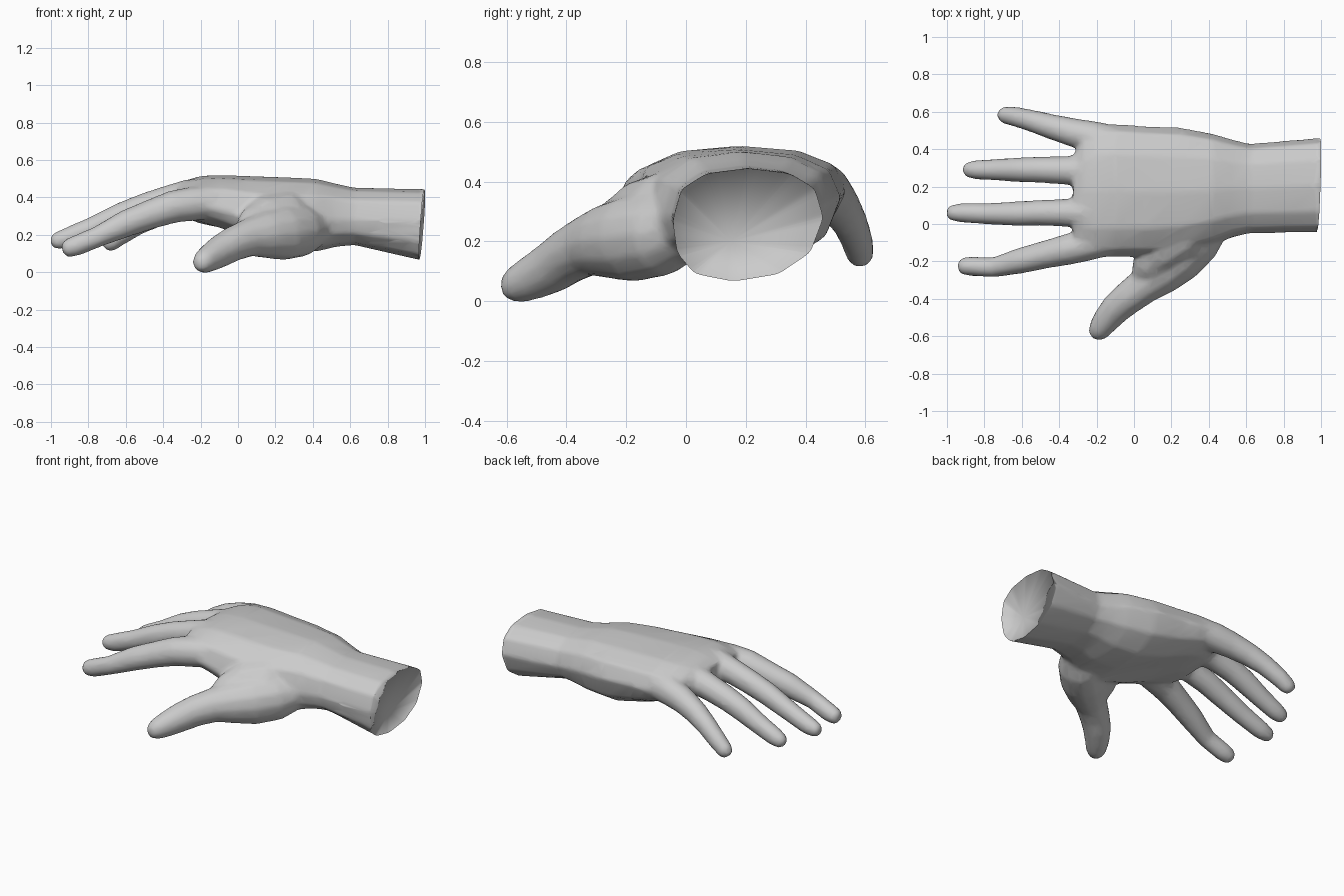
import bpy, bmesh, math
from mathutils import Vector

if "Cube" in bpy.data.objects:
    bpy.data.objects.remove(bpy.data.objects["Cube"])

SIDES = 12
skin = bpy.data.materials.new("grey_skin")
skin.diffuse_color = (0.6, 0.6, 0.6, 1)
skin.use_nodes = True
skin.node_tree.nodes["Principled BSDF"].inputs["Base Color"].default_value = skin.diffuse_color

bm = bmesh.new()


def loft(rings):
    """Closed skin through a list of point rings."""
    loops = [[bm.verts.new(p) for p in ring] for ring in rings]
    faces = []
    for a, b in zip(loops, loops[1:]):
        for i in range(SIDES):
            j = (i + 1) % SIDES
            faces.append(bm.faces.new((a[i], a[j], b[j], b[i])))
    faces.append(bm.faces.new(loops[0][::-1]))
    faces.append(bm.faces.new(loops[-1]))
    bmesh.ops.recalc_face_normals(bm, faces=faces)


def spow(v, p):
    return math.copysign(abs(v) ** p, v)


def palm_ring(x, y0, y1, z0, z1, top, bottom, skew=0, hollow=0):
    """Boxy oval: edges at (y0, z0) and (y1, z1); the underside may lean or cup."""
    pts = []
    for i in range(SIDES):
        a = math.tau * i / SIDES
        c, s = spow(math.cos(a), 0.85), spow(math.sin(a), 0.75)
        mid = z0 + (z1 - z0) * (c + 1) / 2
        y = (y0 + y1) / 2 + c * (y1 - y0) / 2
        if s > 0:
            z = mid + s * (top - mid)
        else:
            s = spow(math.sin(a), 0.9)
            z = mid + s * (mid - bottom) + (hollow if s < -0.95 else 0)
            y += skew * s * s
        pts.append((x, y, z))
    return pts


def digit(path, tall=1.05):
    """Tapered finger along (x, y, z, radius) stations with a rounded tip."""
    pts = [Vector(p[:3]) for p in path]
    rad = [p[3] for p in path]
    rings = []
    for i, p in enumerate(pts):
        t = (pts[min(i + 1, len(pts) - 1)] - pts[max(i - 1, 0)]).normalized()
        side = t.cross(Vector((0, 0, 1))).normalized()
        up = side.cross(t)
        rings.append([p + rad[i] * (side * math.cos(a) + up * math.sin(a) * tall)
                      for a in (math.tau * k / SIDES for k in range(SIDES))])
    loft(rings)


# forearm, wrist and palm
loft([palm_ring(*s) for s in (
    (1.15, -.045, .46, .27, .28, .443, .04, -.05),
    (.97, -.045, .46, .27, .28, .445, .065, -.05),
    (.62, -.05, .43, .28, .29, .453, .145, -.03),
    (.52, -.075, .455, .28, .31, .475, .135, -.03),
    (.42, -.115, .485, .27, .33, .50, .11, -.04),
    (.25, -.165, .517, .26, .345, .508, .105, -.04, .02),
    (.05, -.18, .525, .29, .36, .515, .165, -.02, .03),
    (-.10, -.18, .537, .335, .365, .52, .225, 0, .02),
    (-.20, -.18, .53, .35, .37, .515, .26),
    (-.27, -.16, .48, .36, .38, .495, .285),
    (-.325, -.12, .37, .37, .39, .465, .305))])

# index, middle, ring and little finger
digit([(0, -.06, .37, .05), (-.14, -.085, .375, .085), (-.25, -.11, .365, .088),
       (-.35, -.135, .35, .084), (-.48, -.165, .305, .075), (-.6, -.195, .26, .07),
       (-.75, -.232, .19, .054), (-.87, -.226, .14, .053), (-.92, -.225, .125, .046),
       (-.94, -.225, .12, .025)])
digit([(-.1, .06, .42, .07), (-.26, .06, .41, .086), (-.38, .06, .385, .074),
       (-.5, .06, .35, .07), (-.62, .055, .305, .067), (-.78, .055, .235, .058),
       (-.92, .06, .18, .053), (-.98, .06, .165, .042), (-1.002, .06, .16, .022)])
digit([(-.1, .28, .41, .07), (-.26, .283, .395, .086), (-.38, .287, .365, .076),
       (-.5, .29, .33, .071), (-.6, .29, .29, .068), (-.74, .29, .22, .058),
       (-.84, .29, .175, .053), (-.89, .29, .155, .043), (-.91, .29, .145, .022)])
digit([(.02, .42, .37, .05), (-.12, .445, .375, .085), (-.22, .465, .37, .086),
       (-.33, .49, .347, .077), (-.44, .52, .31, .068), (-.54, .55, .26, .06),
       (-.63, .573, .20, .054), (-.69, .583, .155, .048), (-.712, .588, .13, .03)])

# thumb with its fleshy base
digit([(.46, .03, .25, .08), (.34, -.08, .225, .135), (.235, -.18, .21, .14),
       (.14, -.265, .20, .12), (.055, -.33, .185, .098), (-.03, -.395, .15, .09),
       (-.095, -.45, .112, .084), (-.15, -.515, .078, .073), (-.185, -.565, .056, .062),
       (-.205, -.595, .045, .045), (-.215, -.61, .042, .025)])

# web between thumb and index finger
digit([(.36, .02, .30, .10), (.26, -.065, .295, .135), (.14, -.15, .28, .12),
       (.08, -.225, .24, .098), (.05, -.28, .21, .07)])

mesh = bpy.data.meshes.new("hand")
bm.to_mesh(mesh)
bm.free()
hand = bpy.data.objects.new("hand", mesh)
bpy.context.collection.objects.link(hand)

# fuse the parts into one skin, soften the joins and thin out the faces
fuse = hand.modifiers.new("fuse", 'REMESH')
fuse.mode = 'VOXEL'
fuse.voxel_size = 0.012
soften = hand.modifiers.new("soften", 'SMOOTH')
soften.factor = 0.5
soften.iterations = 12
thin = hand.modifiers.new("thin", 'DECIMATE')
thin.ratio = 0.12
deps = bpy.context.evaluated_depsgraph_get()
fused = bpy.data.meshes.new_from_object(hand.evaluated_get(deps))
hand.modifiers.clear()
hand.data = fused

# slanted wrist cut, closed by a flat fan that faces into the arm
bm = bmesh.new()
bm.from_mesh(fused)
bmesh.ops.bisect_plane(bm, geom=bm.verts[:] + bm.edges[:] + bm.faces[:],
                       plane_co=(1, .45, .36), plane_no=(1, -.035, -.07), clear_outer=True)
rim = [e for e in bm.edges if e.is_boundary]
apex = bm.verts.new((.97, .15, .2))
for e in rim:
    face = bm.faces.new((e.verts[0], e.verts[1], apex))
    face.normal_update()
    if face.normal.x > 0:
        face.normal_flip()
bm.to_mesh(fused)
bm.free()

fused.materials.clear()
fused.materials.append(skin)
fused.shade_smooth()
